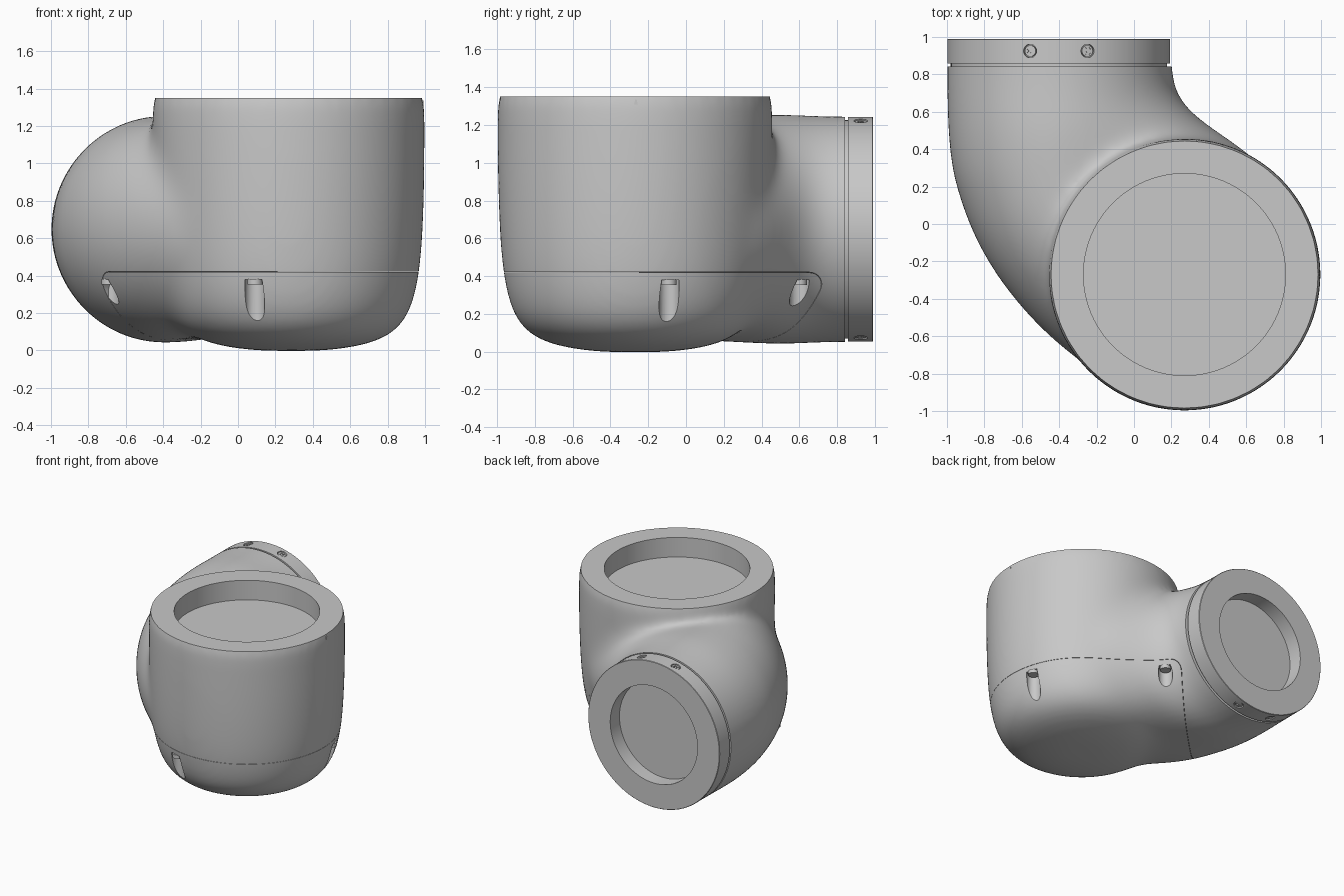
import bpy, bmesh, math
from mathutils import Vector, Matrix
from mathutils.bvhtree import BVHTree

cube = bpy.data.objects.get("Cube")
if cube:
    bpy.data.objects.remove(cube, do_unlink=True)

grey = bpy.data.materials.new("light grey metal")
grey.use_nodes = True
GREY = (0.58, 0.58, 0.58, 1)
grey.diffuse_color = GREY
grey.node_tree.nodes["Principled BSDF"].inputs["Base Color"].default_value = GREY

AXIS = Vector((0.27, -0.27, 0))         # upright barrel axis
PORT = Vector((-0.402, 0, 0.648))       # sideways port axis
PORT_R = 0.595


def finish(name, bm, matrix=None):
    if matrix:
        bmesh.ops.transform(bm, matrix=matrix, verts=bm.verts)
    bmesh.ops.recalc_face_normals(bm, faces=bm.faces)
    mesh = bpy.data.meshes.new(name)
    bm.to_mesh(mesh)
    bm.free()
    mesh.materials.append(grey)
    obj = bpy.data.objects.new(name, mesh)
    bpy.context.scene.collection.objects.link(obj)
    return obj


def loft(name, rings):
    bm = bmesh.new()
    loops = [[bm.verts.new(p) for p in ring] for ring in rings]
    n = len(loops[0])
    for a, b in zip(loops, loops[1:]):
        for i in range(n):
            j = (i + 1) % n
            bm.faces.new((a[i], a[j], b[j], b[i]))
    bm.faces.new(loops[0])
    bm.faces.new(loops[-1])
    return finish(name, bm)


def prism(name, points, half, matrix):
    # profile in local xz, extruded along local y
    bm = bmesh.new()
    face = bm.faces.new([bm.verts.new((x, -half, z)) for x, z in points])
    new = bmesh.ops.extrude_face_region(bm, geom=[face])["geom"]
    verts = [v for v in new if isinstance(v, bmesh.types.BMVert)]
    bmesh.ops.translate(bm, vec=(0, 2 * half, 0), verts=verts)
    return finish(name, bm, matrix)


def cylinder(name, radius, depth, matrix, sides=32):
    bm = bmesh.new()
    bmesh.ops.create_cone(bm, cap_ends=True, segments=sides, radius1=radius,
                          radius2=radius, depth=depth)
    return finish(name, bm, matrix)


def bake(obj):
    dg = bpy.context.evaluated_depsgraph_get()
    mesh = bpy.data.meshes.new_from_object(obj.evaluated_get(dg))
    obj.modifiers.clear()
    obj.data = mesh


def boolean(obj, tools, operation="DIFFERENCE"):
    for tool in tools:
        mod = obj.modifiers.new("cut", "BOOLEAN")
        mod.operation, mod.solver, mod.object = operation, "EXACT", tool
    bake(obj)


def shade(obj, degrees=32):
    obj.data.shade_smooth()
    obj.data.set_sharp_from_angle(angle=math.radians(degrees))


def remove(objects):
    for o in objects:
        bpy.data.objects.remove(o, do_unlink=True)


def surface_tree(obj):
    return BVHTree.FromPolygons([v.co for v in obj.data.vertices],
                                [p.vertices[:] for p in obj.data.polygons])


# Barrel: upright bowl-bottomed cylinder
TURN = [2 * math.pi * i / 48 for i in range(48)]
bowl = [(0.12, -0.003), (0.25, 0.005), (0.37, 0.024), (0.47, 0.05), (0.56, 0.096),
        (0.627, 0.168), (0.671, 0.27), (0.702, 0.42), (0.719, 0.62), (0.728, 0.9),
        (0.729, 1.2), (0.729, 1.6)]
barrel = loft("elbow_shell", [[AXIS + Vector((r * math.cos(t), r * math.sin(t), z))
                               for t in TURN] for r, z in bowl])

# Side branch: sections along y as (y, left edge, centre, right edge, half height)
sections = [(1.3, -0.999, -0.402, 0.195, 0.597), (0.84, -0.999, -0.402, 0.195, 0.597),
            (0.7, -0.999, -0.402, 0.225, 0.6), (0.6, -0.997, -0.4, 0.3, 0.605),
            (0.5, -0.993, -0.395, 0.44, 0.608), (0.4, -0.985, -0.39, 0.6, 0.605),
            (0.3, -0.972, -0.38, 0.7, 0.6), (0.2, -0.95, -0.36, 0.7, 0.595),
            (0, -0.885, -0.3, 0.5, 0.59), (-0.2, -0.785, -0.22, 0.5, 0.565),
            (-0.4, -0.645, -0.12, 0.5, 0.52), (-0.58, -0.485, 0.0, 0.45, 0.45),
            (-0.73, -0.31, 0.1, 0.4, 0.35), (-0.82, -0.14, 0.15, 0.35, 0.22)]


def branch_ring(y, left, mid, right, half):
    ring = []
    for t in TURN:
        c, s = math.cos(t), math.sin(t)
        if c < 0:
            x = mid + (mid - left) * c
        else:
            core = min(PORT_R, right - mid)
            flare = right - mid - core
            x = mid + core * c + flare * (c ** 2 if s > 0 else c)
        ring.append((x, y, PORT.z + half * s))
    return ring


branch = loft("branch", [branch_ring(*s) for s in sections])
for o in (barrel, branch):
    o.modifiers.new("round", "SUBSURF").levels = 2
    bake(o)
trees = [surface_tree(barrel), surface_tree(branch)]

# Blend both into one skin, with extra smoothing along the valley where they meet
boolean(barrel, [branch], "UNION")
remesh = barrel.modifiers.new("skin", "REMESH")
remesh.mode, remesh.voxel_size = "VOXEL", 0.02
bake(barrel)
valley = barrel.vertex_groups.new(name="valley")
for v in barrel.data.vertices:
    gap = max(tree.find_nearest(v.co)[3] for tree in trees)
    ease = min(1, max(0.12, (1.32 - v.co.z) / 0.3))
    weight = min(1, max(0, 1.2 - gap / 0.22)) * ease
    if weight > 0:
        valley.add([v.index], weight, "REPLACE")
for count, group in ((130, "valley"), (12, "")):
    smooth = barrel.modifiers.new("blend", "SMOOTH")
    smooth.factor, smooth.iterations, smooth.vertex_group = 0.5, count, group
bake(barrel)
barrel.vertex_groups.clear()
remove([branch])

# Trim the open ends flat
bm = bmesh.new()
bm.from_mesh(barrel.data)
for co, no in (((0, 0, 1.35), (0, 0, 1)), ((0, 0.842, 0), (0, 1, 0))):
    bmesh.ops.bisect_plane(bm, geom=bm.verts[:] + bm.edges[:] + bm.faces[:],
                           plane_co=co, plane_no=no, clear_outer=True)
    bmesh.ops.edgeloop_fill(bm, edges=[e for e in bm.edges if e.is_boundary])
bmesh.ops.recalc_face_normals(bm, faces=bm.faces)
bm.to_mesh(barrel.data)
bm.free()
barrel.data.materials.clear()
barrel.data.materials.append(grey)


# Bottom cover: region below a rounded parting line
def cover_volume(name, grow):
    u, z, r = 0.41 + grow, 0.42 + grow, 0.1
    pts = [(-3, -1), (u, -1)]
    pts += [(u - r + r * math.cos(a), z - r + r * math.sin(a))
            for a in [math.pi / 2 * i / 8 for i in range(9)]]
    pts.append((-3, z))
    return prism(name, pts, 3, Matrix.Rotation(math.radians(135), 4, "Z"))


cover = bpy.data.objects.new("bottom_cover", barrel.data.copy())
bpy.context.scene.collection.objects.link(cover)

# Screw pockets around the cover
pockets, pocket_screws = [], []
for origin, heading in (((0.09, -2, 0.27), (0, 1, 0)), ((2, -0.09, 0.27), (-1, 0, 0)),
                        ((-0.69, -2, 0.32), (0, 1, 0)), ((2, 0.6, 0.32), (-1, 0, 0))):
    hit, spot, normal, _ = barrel.ray_cast(Vector(origin), Vector(heading))
    if hit:
        place = Vector((spot.x, spot.y, 0))
        pockets.append(cylinder("pocket", 0.053, 0.38,
                                Matrix.Translation(place + Vector((0, 0, 0.19)))))
        pocket_screws.append(cylinder("cover_screw", 0.04, 0.03,
                                      Matrix.Translation(place + Vector((0, 0, 0.368)))))

inner, outer = cover_volume("inner", -0.001), cover_volume("outer", 0.001)
socket = cylinder("socket", 0.54, 0.32, Matrix.Translation(AXIS + Vector((0, 0, 1.35))), 96)
boolean(cover, [inner], "INTERSECT")
boolean(cover, pockets)
boolean(barrel, [outer, socket])
remove([inner, outer, socket] + pockets)
for o in [barrel, cover] + pocket_screws:
    shade(o)

# Port collar with groove, rim and shallow socket
profile = [(0, 0.83), (0.578, 0.83), (0.578, 0.858), (0.595, 0.858), (0.595, 0.987),
           (0.592, 0.99), (0.395, 0.99), (0.395, 0.87), (0, 0.87)]
bm = bmesh.new()
row = [bm.verts.new((r, y, 0)) for r, y in profile]
edges = [bm.edges.new(pair) for pair in zip(row, row[1:])]
bmesh.ops.spin(bm, geom=row + edges, cent=(0, 0, 0), axis=(0, 1, 0),
               angle=2 * math.pi, steps=96)
bmesh.ops.remove_doubles(bm, verts=bm.verts, dist=0.0005)
collar = finish("port_collar", bm, Matrix.Translation(PORT))

# Cross-head screws sunk into the collar, above and below
holes = []
bar = [(-0.006, -0.02), (0.006, -0.02), (0.006, 0.02), (-0.006, 0.02)]
for degrees in (-15, 15, 165, 195):
    base = (Matrix.Translation(PORT) @ Matrix.Rotation(math.radians(degrees), 4, "Y")
            @ Matrix.Translation((0, 0.925, PORT_R)))
    holes.append(cylinder("hole", 0.036, 0.05, base))
    screw = cylinder("collar_screw", 0.03, 0.03, base @ Matrix.Translation((0, 0, -0.02)))
    flat = base @ Matrix.Rotation(math.pi / 2, 4, "X")
    slots = [prism("slot", bar, 0.012, flat @ Matrix.Rotation(a, 4, "Y"))
             for a in (math.pi / 4, -math.pi / 4)]
    boolean(screw, slots)
    remove(slots)
    shade(screw)
boolean(collar, holes)
remove(holes)
shade(collar)

# Small alignment pointers
pointer = [(-0.017, -0.025), (0.017, -0.025), (0.004, 0.03), (-0.004, 0.03)]
prism("barrel_pointer", pointer, 0.003,
      Matrix.Translation((0.988, -0.265, 1.305)) @ Matrix.Rotation(math.pi / 2, 4, "Z"))
prism("port_pointer", pointer, 0.003,
      Matrix.Translation((PORT.x, 0.8, 1.238)) @ Matrix.Rotation(-math.pi / 2, 4, "X"))
